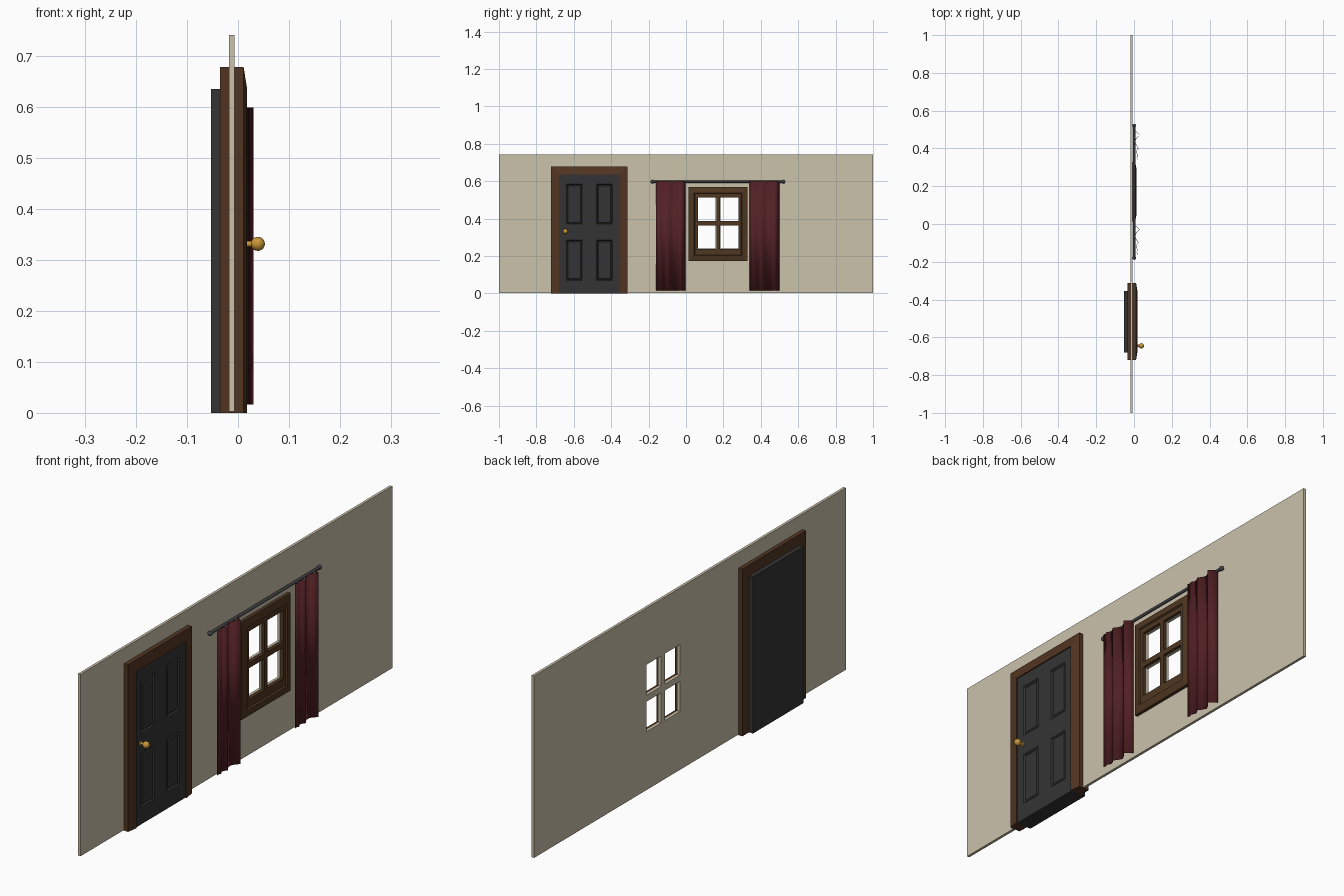
import bpy, bmesh, math
from mathutils import Vector

if "Cube" in bpy.data.objects:
    bpy.data.objects.remove(bpy.data.objects["Cube"])


def material(name, r, g, b):
    m = bpy.data.materials.new(name)
    m.diffuse_color = (r, g, b, 1)
    m.use_nodes = True
    m.node_tree.nodes["Principled BSDF"].inputs["Base Color"].default_value = m.diffuse_color
    return m


PLASTER = material("plaster", 0.60, 0.54, 0.41)
DOOR_WOOD = material("brown door trim", 0.085, 0.036, 0.016)
WINDOW_WOOD = material("brown window trim", 0.078, 0.038, 0.015)
CHARCOAL = material("charcoal paint", 0.034, 0.034, 0.034)
BRASS = material("brass", 0.58, 0.31, 0.04)
FABRIC = material("dark red fabric", 0.085, 0.0145, 0.018)
IRON = material("grey iron", 0.06, 0.06, 0.065)


def finish(name, bm, mat, smooth=False):
    bmesh.ops.recalc_face_normals(bm, faces=bm.faces[:])
    me = bpy.data.meshes.new(name)
    bm.to_mesh(me)
    bm.free()
    me.materials.append(mat)
    ob = bpy.data.objects.new(name, me)
    bpy.context.collection.objects.link(ob)
    if smooth:
        bpy.context.view_layer.objects.active = ob
        ob.select_set(True)
        bpy.ops.object.shade_smooth_by_angle(angle=math.radians(40))
        ob.select_set(False)
    return ob


def slab(name, ys, zs, x0, x1, mat, holes=(), panels=()):
    """Upright slab split into cells; some cells are open, some become raised panels."""
    bm = bmesh.new()
    grid = [[[bm.verts.new((x, y, z)) for z in zs] for y in ys] for x in (x0, x1)]
    cells = {(i, j) for i in range(len(ys) - 1) for j in range(len(zs) - 1)} - set(holes)
    panel_faces = []
    for i, j in cells:
        ring = [(i, j), (i + 1, j), (i + 1, j + 1), (i, j + 1)]
        for side in grid:
            f = bm.faces.new([side[a][b] for a, b in ring])
            if side is grid[1] and (i, j) in panels:
                panel_faces.append(f)
        # close the edge wherever the neighbouring cell is open
        for k, (di, dj) in enumerate(((0, -1), (1, 0), (0, 1), (-1, 0))):
            if (i + di, j + dj) not in cells:
                (a, b), (c, d) = ring[k], ring[(k + 1) % 4]
                bm.faces.new((grid[0][a][b], grid[0][c][d], grid[1][c][d], grid[1][a][b]))
    bmesh.ops.recalc_face_normals(bm, faces=bm.faces[:])
    for depth in (-0.006, 0.004):
        if panel_faces:
            bmesh.ops.inset_individual(bm, faces=panel_faces, thickness=0.007, depth=depth)
    loose = [v for v in bm.verts if not v.link_faces]
    bmesh.ops.delete(bm, geom=loose, context='VERTS')
    return finish(name, bm, mat)


def casing(name, y0, y1, z0, z1, profile, mat, closed=True):
    """Mitred trim: profile points are (inset from outer edge, x)."""
    bm = bmesh.new()
    loops = []
    for d, x in profile:
        low = z0 + d if closed else z0
        pts = [(y0 + d, low), (y0 + d, z1 - d), (y1 - d, z1 - d), (y1 - d, low)]
        loops.append([bm.verts.new((x, y, z)) for y, z in pts])
    n = len(loops)
    for k in range(n):
        a, b = loops[k], loops[(k + 1) % n]
        for i in range(4 if closed else 3):
            j = (i + 1) % 4
            bm.faces.new((a[i], a[j], b[j], b[i]))
    if not closed:
        for end in (0, 3):
            bm.faces.new([lp[end] for lp in loops])
    return finish(name, bm, mat)


def ball(name, loc, r, mat):
    bm = bmesh.new()
    bmesh.ops.create_uvsphere(bm, u_segments=20, v_segments=12, radius=r)
    bmesh.ops.translate(bm, verts=bm.verts, vec=loc)
    return finish(name, bm, mat, True)


def rod(name, a, b, r, mat, sides=16):
    a, b = Vector(a), Vector(b)
    bm = bmesh.new()
    bmesh.ops.create_cone(bm, cap_ends=True, segments=sides, radius1=r, radius2=r,
                          depth=(b - a).length)
    bm.transform((b - a).to_track_quat('Z', 'Y').to_matrix().to_4x4())
    bmesh.ops.translate(bm, verts=bm.verts, vec=(a + b) / 2)
    return finish(name, bm, mat, True)


# Wall with a doorway and four window lights
slab("wall", [-1, -0.70, -0.333, 0.064, 0.159, 0.185, 0.280, 1],
     [0.003, 0.240, 0.362, 0.388, 0.512, 0.657, 0.742], -0.018, -0.007, PLASTER,
     holes=[(1, j) for j in range(5)] + [(i, j) for i in (3, 5) for j in (1, 3)])

# Door trim, sloping up towards the door
casing("door_frame", -0.721, -0.312, 0, 0.679,
       [(0, -0.035), (0, 0.011), (0.043, 0.018), (0.043, -0.035)], DOOR_WOOD, closed=False)

# Door leaf with four raised panels
slab("door", [-0.679, -0.640, -0.555, -0.478, -0.393, -0.354],
     [0, 0.07, 0.285, 0.37, 0.585, 0.636], -0.053, 0.013, CHARCOAL,
     panels=[(i, j) for i in (1, 3) for j in (1, 3)])

# Door knob
rod("knob_plate", (0.012, -0.645, 0.332), (0.016, -0.645, 0.332), 0.010, BRASS, 20)
rod("knob_stem", (0.013, -0.645, 0.332), (0.032, -0.645, 0.332), 0.006, BRASS)
ball("door_knob", (0.039, -0.645, 0.332), 0.0138, BRASS)

# Window casing and its cross-barred sash
casing("window_casing", 0.013, 0.329, 0.172, 0.568,
       [(0, -0.0075), (0, 0.006), (0.030, 0.012), (0.036, 0.003), (0.036, -0.0075)],
       WINDOW_WOOD)
slab("window_sash", [0.047, 0.062, 0.163, 0.181, 0.282, 0.297],
     [0.206, 0.238, 0.364, 0.386, 0.514, 0.534], -0.0075, 0.006, WINDOW_WOOD,
     holes=[(i, j) for i in (1, 3) for j in (1, 3)])

# Curtain rod with ball ends
rod("curtain_rod", (0.001, -0.180, 0.597), (0.001, 0.520, 0.597), 0.006, IRON)
for side, y in (("left", -0.180), ("right", 0.521)):
    ball(side + "_rod_end", (0.001, y, 0.597), 0.0095, IRON)

# Folded curtains: (distance from the right edge, x)
FOLDS = [(0, 0.0), (0.012, 0.014), (0.025, 0.029), (0.045, 0.012), (0.062, 0.004),
         (0.080, 0.012), (0.095, 0.023), (0.110, 0.013), (0.120, 0.011),
         (0.135, 0.020), (0.146, 0.015), (0.157, 0.018)]
for side, edge in (("left", -0.003), ("right", 0.498)):
    bm = bmesh.new()
    cols = [[bm.verts.new((x, edge - d, z)) for z in (0.016, 0.600)] for d, x in FOLDS]
    for a, b in zip(cols, cols[1:]):
        bm.faces.new((a[0], a[1], b[1], b[0]))
    curtain = finish(side + "_curtain", bm, FABRIC, True)
    cloth = curtain.modifiers.new("thickness", 'SOLIDIFY')
    cloth.thickness = 0.002
    cloth.offset = 0
